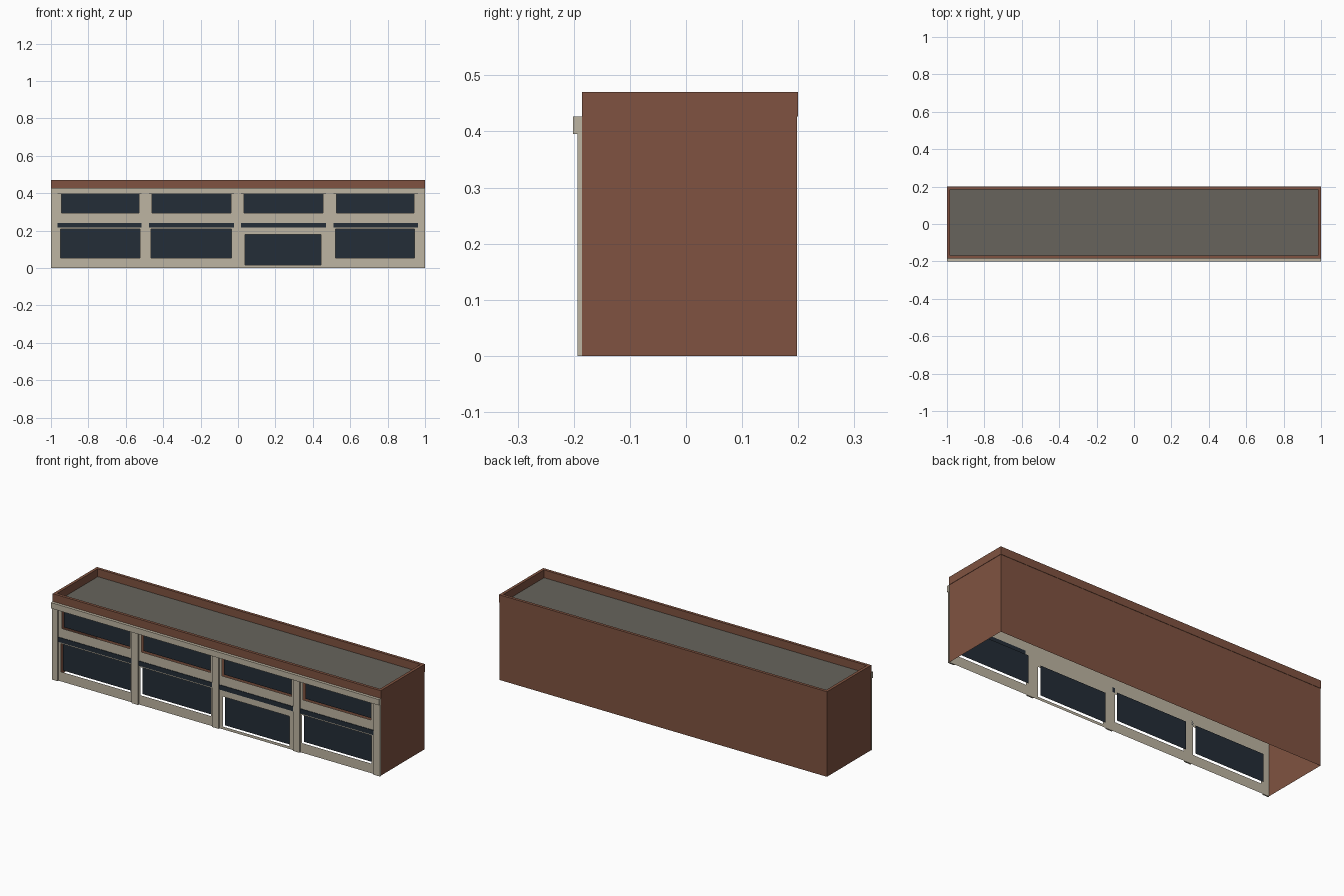
import bpy, bmesh
from mathutils import Vector

cube = bpy.data.objects.get("Cube")
if cube:
    bpy.data.objects.remove(cube)


def material(name, rgb):
    m = bpy.data.materials.new(name)
    m.use_nodes = True
    m.diffuse_color = (*rgb, 1)
    m.node_tree.nodes["Principled BSDF"].inputs["Base Color"].default_value = (*rgb, 1)
    return m


BRICK = material("brick brown", (0.215, 0.086, 0.052))
STONE = material("pale stone", (0.515, 0.462, 0.361))
ROOF = material("roof grey", (0.135, 0.127, 0.107))
GLASS = material("dark glass", (0.017, 0.026, 0.038))


def finish(bm, name, mat):
    me = bpy.data.meshes.new(name)
    bm.to_mesh(me)
    bm.free()
    me.materials.append(mat)
    ob = bpy.data.objects.new(name, me)
    bpy.context.scene.collection.objects.link(ob)
    return ob


def box(name, mat, x, y, z):
    bm = bmesh.new()
    bmesh.ops.create_cube(bm, size=1)
    for v in bm.verts:
        v.co = Vector(r[0] if c < 0 else r[1] for r, c in zip((x, y, z), v.co))
    return finish(bm, name, mat)


def sheet(name, mat, corners):
    bm = bmesh.new()
    bm.faces.new([bm.verts.new(c) for c in corners])
    return finish(bm, name, mat)


def pane(name, mat, x, z, y):
    return sheet(name, mat, [(x[0], y, z[0]), (x[1], y, z[0]),
                             (x[1], y, z[1]), (x[0], y, z[1])])


def pierced_wall(name, mat, x, z, y, holes):
    """Flat wall made of the grid cells that lie outside every hole."""
    xs = sorted({*x, *(v for h in holes for v in h[0])})
    zs = sorted({*z, *(v for h in holes for v in h[1])})
    bm = bmesh.new()
    grid = {(a, b): bm.verts.new((a, y, b)) for a in xs for b in zs}
    for a, b in zip(xs, xs[1:]):
        for c, d in zip(zs, zs[1:]):
            mx, mz = (a + b) / 2, (c + d) / 2
            if not any(h[0][0] < mx < h[0][1] and h[1][0] < mz < h[1][1] for h in holes):
                bm.faces.new([grid[a, c], grid[b, c], grid[b, d], grid[a, d]])
    loose = [v for v in bm.verts if not v.link_faces]
    bmesh.ops.delete(bm, geom=loose, context='VERTS')
    return finish(bm, name, mat)


FRONT, BACK, SIDE = -0.185, 0.198, 0.998
TOP, EAVE = 0.47, 0.427

# Open-bottomed brick shell
pane("back_wall", BRICK, (SIDE, -SIDE), (0, EAVE), BACK)
for side, s in (("left", 1), ("right", -1)):
    ys = (FRONT, BACK) if s > 0 else (BACK, FRONT)
    sheet(side + "_wall", BRICK, [(s * SIDE, ys[0], 0), (s * SIDE, ys[1], 0),
                                  (s * SIDE, ys[1], EAVE), (s * SIDE, ys[0], EAVE)])

# Parapet and sunken roof
T = 0.016
box("back_parapet", BRICK, (-1, 1), (0.2 - T, 0.2), (EAVE, TOP))
box("front_parapet", BRICK, (-1, 1), (FRONT, FRONT + T), (EAVE, TOP))
for side, s in (("left", 1), ("right", -1)):
    xs = sorted((s, s * (1 - T)))
    box(side + "_parapet", BRICK, xs, (FRONT + T, 0.2 - T), (EAVE, TOP))
sheet("roof", ROOF, [(-SIDE, FRONT, EAVE), (SIDE, FRONT, EAVE),
                     (SIDE, BACK, EAVE), (-SIDE, BACK, EAVE)])

# Window openings of the four bays: lower and upper
UPPER = (0.293, 0.395)
SHOP, LOW = (0.053, 0.208), (0.015, 0.18)
openings = [
    ((-0.95, -0.525), SHOP), ((-0.945, -0.53), UPPER),
    ((-0.465, -0.035), SHOP), ((-0.46, -0.038), UPPER),
    ((0.038, 0.445), LOW), ((0.033, 0.455), UPPER),
    ((0.52, 0.945), SHOP), ((0.527, 0.94), UPPER),
]
pierced_wall("front_wall", STONE, (-SIDE, SIDE), (0, EAVE), FRONT, openings)
for i, (x, z) in enumerate(openings):
    level = "upper" if i % 2 else "lower"
    pane(f"{level}_window_{i // 2 + 1}", GLASS, x, z, FRONT + 0.018)

# Pilasters, cornice and dark fascia strips between pilasters
pilasters = [(-1, -0.965), (-0.515, -0.475), (-0.022, 0.017), (0.47, 0.51), (0.962, 1)]
for i, x in enumerate(pilasters):
    box(f"pilaster_{i + 1}", STONE, x, (-0.193, FRONT), (0, EAVE))
for i, (a, b) in enumerate(zip(pilasters, pilasters[1:])):
    box(f"fascia_strip_{i + 1}", GLASS, (a[1], b[0]), (-0.188, FRONT), (0.215, 0.241))
box("cornice", STONE, (-1, 1), (-0.201, FRONT), (0.395, EAVE))
